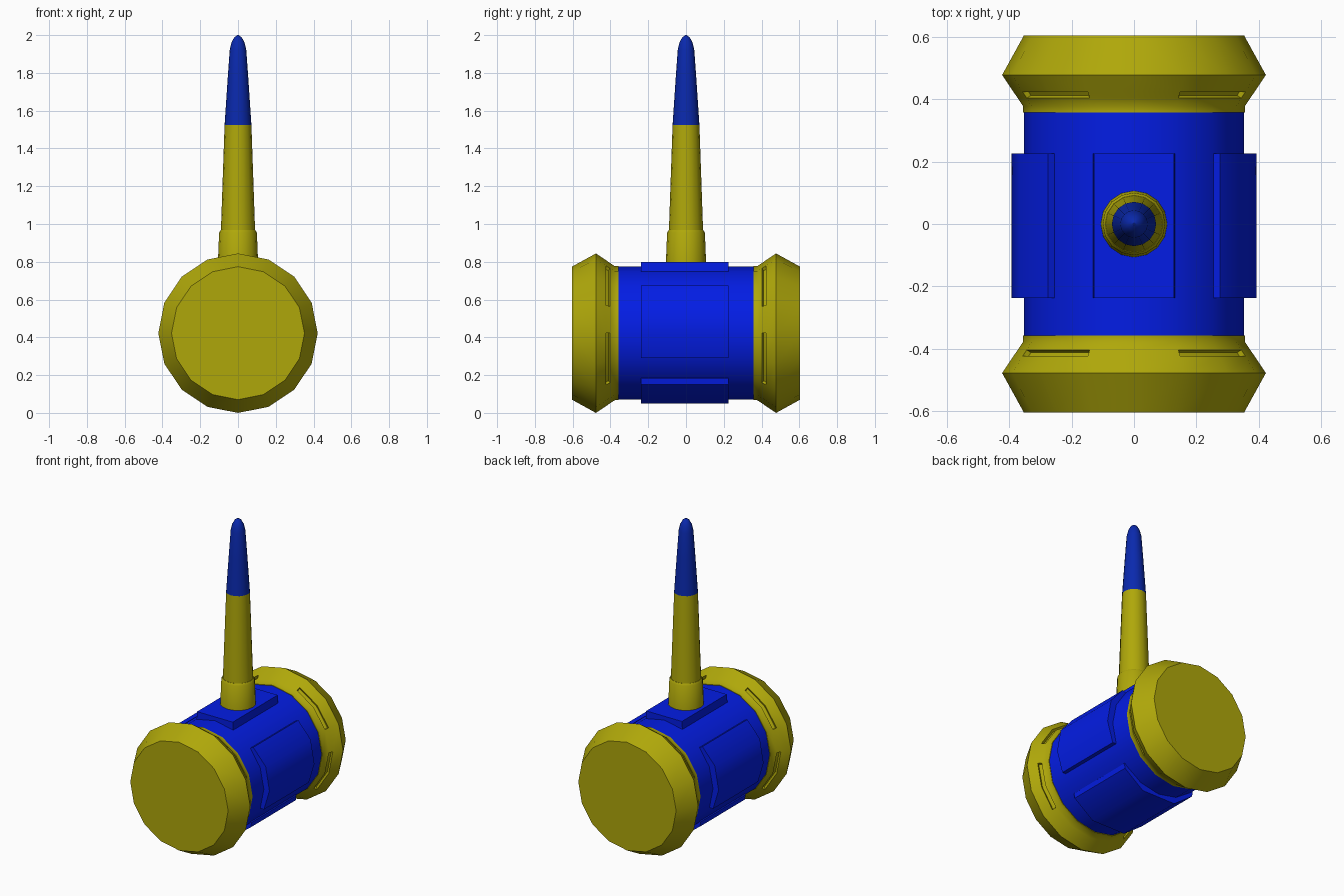
import bpy, bmesh, math

if "Cube" in bpy.data.objects:
    bpy.data.objects.remove(bpy.data.objects["Cube"])

CZ = 0.422   # height of the head's axis
SIDES = 16


def material(name, col):
    m = bpy.data.materials.new(name)
    m.diffuse_color = (*col, 1)
    m.use_nodes = True
    m.node_tree.nodes["Principled BSDF"].inputs["Base Color"].default_value = m.diffuse_color
    return m


yellow = material("mustard_yellow", (0.43, 0.39, 0.003))
blue = material("royal_blue", (0.001, 0.012, 0.78))
dark_blue = material("grip_blue", (0.003, 0.022, 0.42))


def finish(bm, name, mat, angle=35):
    bmesh.ops.recalc_face_normals(bm, faces=bm.faces)
    me = bpy.data.meshes.new(name)
    bm.to_mesh(me)
    bm.free()
    ob = bpy.data.objects.new(name, me)
    bpy.context.collection.objects.link(ob)
    me.materials.append(mat)
    bpy.ops.object.select_all(action='DESELECT')
    ob.select_set(True)
    bpy.context.view_layer.objects.active = ob
    bpy.ops.object.shade_smooth_by_angle(angle=math.radians(angle))
    return ob


def on_head(a, r, y):
    a = math.radians(a)
    return (r * math.cos(a), y, CZ + r * math.sin(a))


def on_handle(a, r, z):
    a = math.radians(a)
    return (r * math.cos(a), r * math.sin(a), z)


def lathe(profile, place):
    """Rings of (distance along axis, radius), closed at both ends."""
    bm = bmesh.new()
    rings = [[bm.verts.new(place(i * 360 / SIDES, r, t)) for i in range(SIDES)]
             for t, r in profile]
    for lo, hi in zip(rings, rings[1:]):
        for i in range(SIDES):
            j = (i + 1) % SIDES
            bm.faces.new((lo[i], lo[j], hi[j], hi[i]))
    bm.faces.new(rings[0])
    bm.faces.new(rings[-1])
    return bm


# Head barrel
finish(lathe([(-0.36, 0.352), (0.36, 0.352)], on_head), "head_barrel", blue)

# Striking caps, with slots sunk into the inner slope
SLOTS = [(22.5, 67.5), (112.5, 157.5), (180, 225), (315, 360)]
for s, name in ((-1, "front_cap"), (1, "back_cap")):
    prof = [(0.357, 0.355), (0.377, 0.355), (0.403, 0.372), (0.423, 0.386),
            (0.477, 0.422), (0.604, 0.352)]
    bm = lathe([(s * y, r) for y, r in prof], on_head)
    for lo, hi in SLOTS:
        region = []
        for f in bm.faces:
            c = f.calc_center_median()
            a = math.degrees(math.atan2(c.z - CZ, c.x)) % 360
            if len(f.verts) == 4 and 0.404 < s * c.y < 0.422 and lo < a < hi \
                    and math.hypot(c.x, c.z - CZ) > 0.36:
                region.append(f)
        out = bmesh.ops.extrude_face_region(bm, geom=region)["geom"]
        for v in out:
            if isinstance(v, bmesh.types.BMVert):
                v.co.x *= 0.96
                v.co.z = CZ + (v.co.z - CZ) * 0.96
                v.co.y += s * 0.008
        bmesh.ops.delete(bm, geom=[f for f in region if f.is_valid], context='FACES_ONLY')
    finish(bm, name, yellow)


# Raised armour plates round the barrel: outer (angle, radius) points, then base
def plate(name, outer, base):
    pts = outer + base
    bm = bmesh.new()
    ends = [[bm.verts.new(on_head(a, r, y)) for a, r in pts] for y in (-0.237, 0.225)]
    for loop in ends:
        bm.faces.new(loop)
    n = len(pts)
    for i in range(n):
        j = (i + 1) % n
        bm.faces.new((ends[0][i], ends[0][j], ends[1][j], ends[1][i]))
    finish(bm, name, blue, 40)


plate("top_plate", [(71.2, 0.398), (108.8, 0.398)], [(112.5, 0.345), (67.5, 0.345)])
side_outer = [(42.5, 0.374), (22.5, 0.395), (0, 0.392), (-20.5, 0.376)]
side_base = [(-22.2, 0.345), (11, 0.33), (43.8, 0.345)]
plate("right_plate", side_outer, side_base)
plate("left_plate", [(180 - a, r) for a, r in side_outer],
      [(180 - a, r) for a, r in side_base])
plate("bottom_plate",
      [(-42.5, 0.356), (-46.5, 0.375), (-72, 0.392), (-108, 0.392), (-133.5, 0.375), (-137.5, 0.356)],
      [(-137.5, 0.335), (-90, 0.33), (-42.5, 0.335)])

# Handle: collar, yellow shaft, darker blue rounded grip
finish(lathe([(0.74, 0.108), (0.78, 0.107), (0.955, 0.1), (0.967, 0.092)], on_handle),
       "handle_collar", yellow)
finish(lathe([(0.95, 0.091), (1.525, 0.071)], on_handle), "handle_shaft", yellow)
finish(lathe([(1.525, 0.071), (1.75, 0.056), (1.92, 0.044), (1.96, 0.035),
              (1.988, 0.02), (2.0, 0.003)], on_handle), "handle_grip", dark_blue)
